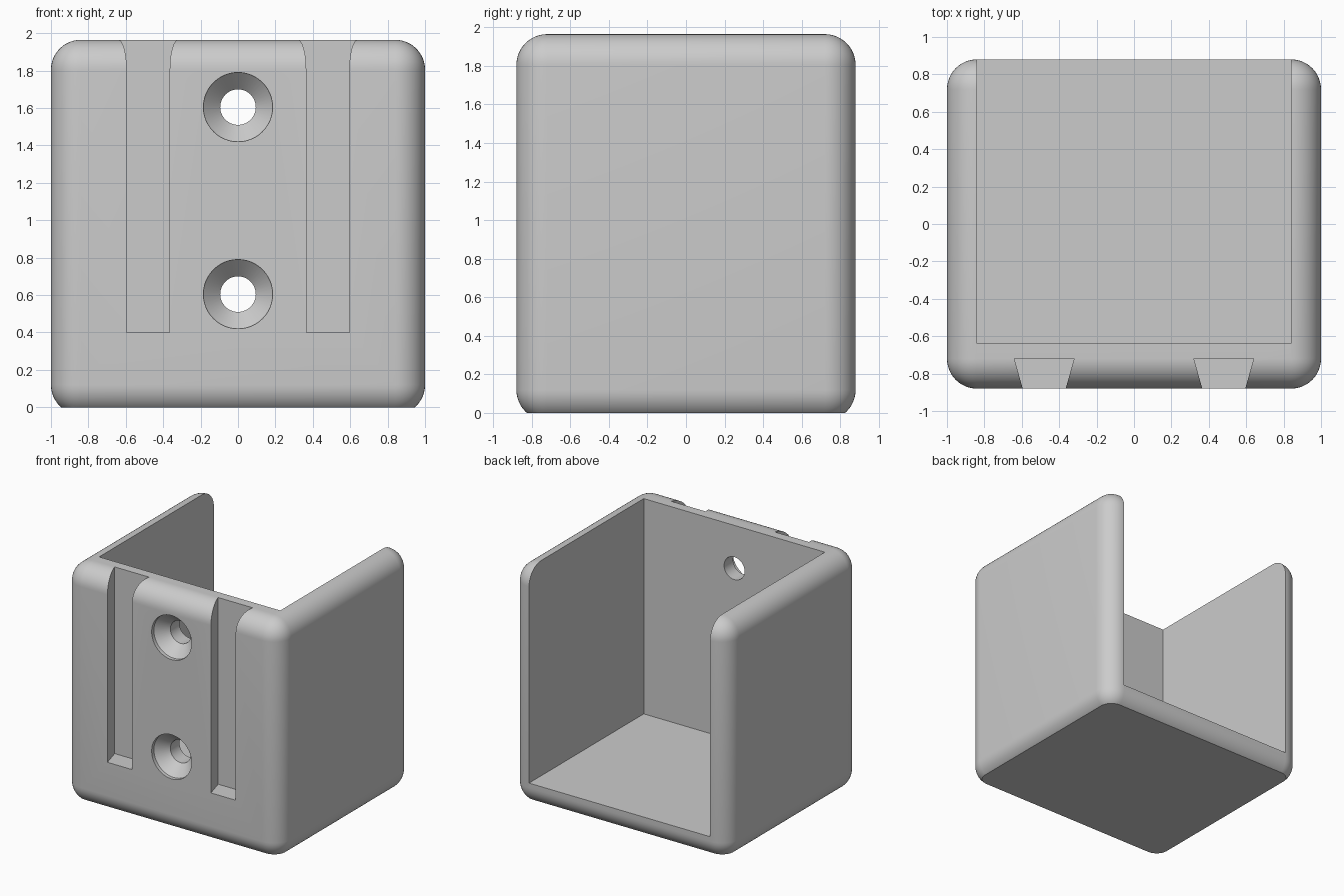
import bpy, bmesh
from math import pi
from mathutils import Matrix, Vector

default = bpy.data.objects.get("Cube")
if default:
    bpy.data.objects.remove(default)

grey = bpy.data.materials.new("light grey plastic")
grey.use_nodes = True
colour = (0.6, 0.6, 0.6, 1)
grey.diffuse_color = colour
grey.node_tree.nodes["Principled BSDF"].inputs["Base Color"].default_value = colour

HALF_X, HALF_Y, TOP = 1.0, 0.88, 1.965
WALL, FRONT, FLOOR, SUNK = 0.16, 0.24, 0.16, 0.04


def make_object(name, bm):
    bmesh.ops.recalc_face_normals(bm, faces=bm.faces)
    mesh = bpy.data.meshes.new(name)
    bm.to_mesh(mesh)
    bm.free()
    mesh.materials.append(grey)
    obj = bpy.data.objects.new(name, mesh)
    bpy.context.collection.objects.link(obj)
    return obj


def box(lo, hi):
    lo, hi = Vector(lo), Vector(hi)
    bm = bmesh.new()
    bmesh.ops.create_cube(bm, size=1)
    bmesh.ops.scale(bm, vec=hi - lo, verts=bm.verts)
    bmesh.ops.translate(bm, vec=(lo + hi) / 2, verts=bm.verts)
    return bm


def slot(side):
    # Dovetail profile, wider at the back, swept upwards
    profile = [(0.595, -HALF_Y), (0.365, -HALF_Y), (0.32, -0.72), (0.64, -0.72)]
    slope = (0.365 - 0.32) / 0.16
    extra = 0.1
    profile[0] = (0.595 - slope * extra, -HALF_Y - extra)
    profile[1] = (0.365 + slope * extra, -HALF_Y - extra)
    bm = bmesh.new()
    face = bm.faces.new([bm.verts.new((side * x, y, 0.4)) for x, y in profile])
    out = bmesh.ops.extrude_face_region(bm, geom=[face])
    top = [v for v in out["geom"] if isinstance(v, bmesh.types.BMVert)]
    bmesh.ops.translate(bm, vec=(0, 0, 2), verts=top)
    return make_object("slot_cutter", bm)


def screw_hole(z):
    # Countersunk hole: lip, cone and shank, spun around the y direction
    profile = [(0, -1), (0.185, -1), (0.185, -0.85), (0.095, -0.76),
               (0.095, -0.5), (0, -0.5)]
    bm = bmesh.new()
    verts = [bm.verts.new((r, y, 0)) for r, y in profile]
    edges = [bm.edges.new(pair) for pair in zip(verts, verts[1:])]
    bmesh.ops.spin(bm, geom=verts + edges, cent=(0, 0, 0), axis=(0, 1, 0),
                   angle=2 * pi, steps=48)
    bmesh.ops.remove_doubles(bm, verts=bm.verts, dist=0.0001)
    bmesh.ops.transform(bm, matrix=Matrix.Translation((0, 0, z)), verts=bm.verts)
    return make_object("screw_hole_cutter", bm)


# Rounded outer block, trimmed flat underneath
bm = box((-HALF_X, -HALF_Y, -SUNK), (HALF_X, HALF_Y, TOP))
bmesh.ops.bevel(bm, geom=bm.edges[:], offset=0.16, offset_type='OFFSET',
                segments=12, profile=0.5, affect='EDGES')
cut = bmesh.ops.bisect_plane(bm, geom=bm.verts[:] + bm.edges[:] + bm.faces[:],
                             plane_co=(0, 0, 0), plane_no=(0, 0, 1), clear_inner=True)
rim = [e for e in cut["geom_cut"] if isinstance(e, bmesh.types.BMEdge)]
bmesh.ops.contextual_create(bm, geom=rim)
holder = make_object("wall_holder", bm)

# Cavity open to the top and back, mounting slots and screw holes
cutters = [make_object("cavity_cutter", box((WALL - HALF_X, FRONT - HALF_Y, FLOOR),
                                            (HALF_X - WALL, 1.5, 2.5)))]
cutters += [slot(side) for side in (-1, 1)]
cutters += [screw_hole(z) for z in (0.605, 1.605)]

bpy.ops.object.select_all(action='DESELECT')
bpy.context.view_layer.objects.active = holder
holder.select_set(True)
for cutter in cutters:
    mod = holder.modifiers.new("cut", 'BOOLEAN')
    mod.operation = 'DIFFERENCE'
    mod.solver = 'EXACT'
    mod.object = cutter
    bpy.ops.object.modifier_apply(modifier=mod.name)
    bpy.data.objects.remove(cutter)

bpy.ops.object.shade_smooth_by_angle(angle=pi / 6)
